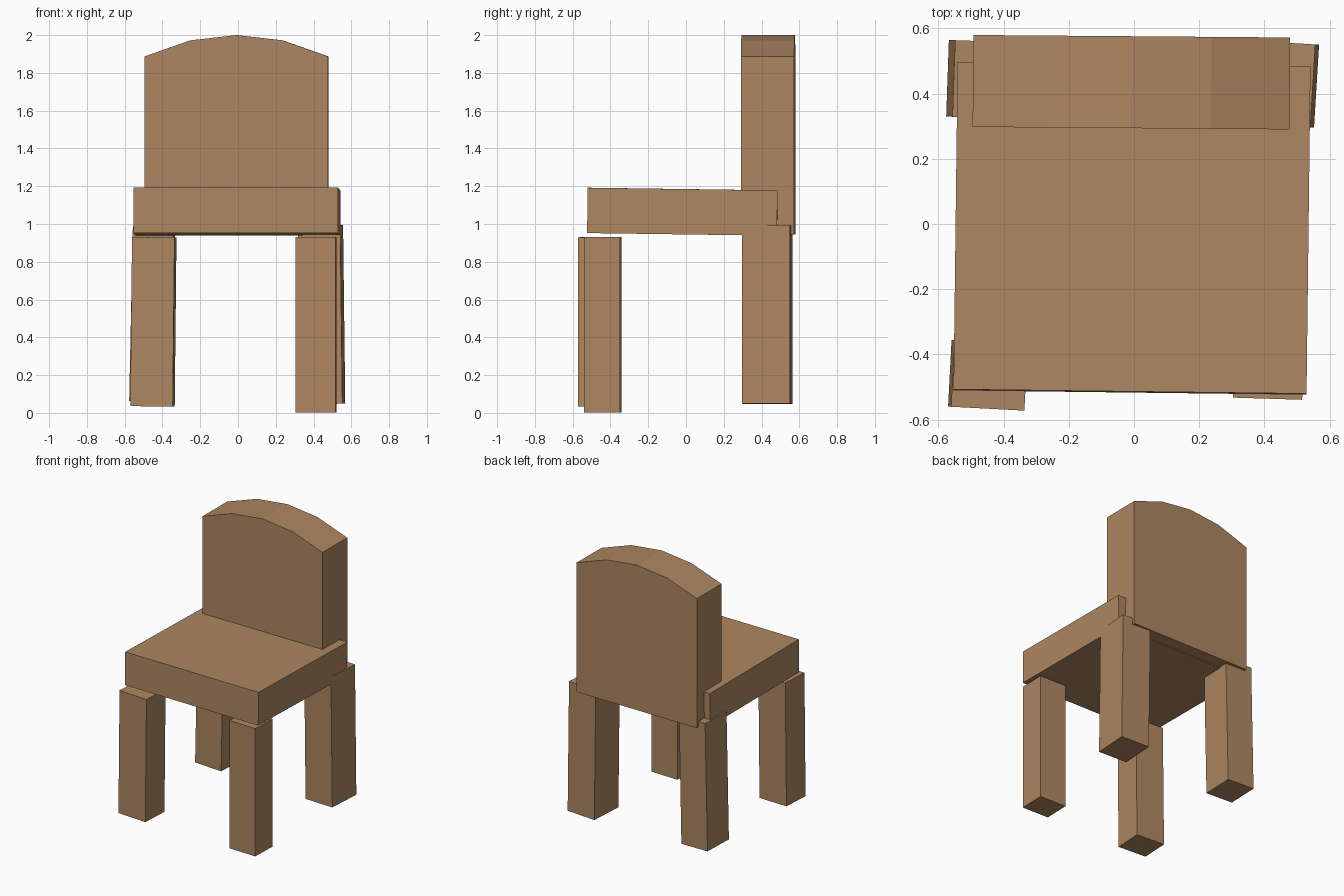
import bpy
import bmesh
from math import radians
from mathutils import Matrix, Euler

cube = bpy.data.objects.get("Cube")
if cube:
    bpy.data.objects.remove(cube, do_unlink=True)

# Single wood colour
wood = bpy.data.materials.new("tan_wood")
wood.use_nodes = True
colour = (0.42, 0.24, 0.12, 1)
wood.diffuse_color = colour
wood.node_tree.nodes["Principled BSDF"].inputs["Base Color"].default_value = colour


def finish(name, bm, centre, tilt):
    """Turn a bmesh into a placed, slightly crooked wooden part."""
    bmesh.ops.recalc_face_normals(bm, faces=bm.faces)
    mesh = bpy.data.meshes.new(name)
    bm.to_mesh(mesh)
    bm.free()
    mesh.materials.append(wood)
    obj = bpy.data.objects.new(name, mesh)
    obj.location = centre
    obj.rotation_euler = Euler([radians(a) for a in tilt])
    bpy.context.collection.objects.link(obj)


def block(name, size, centre, tilt):
    bm = bmesh.new()
    bmesh.ops.create_cube(bm, size=1, matrix=Matrix.Diagonal((*size, 1)))
    finish(name, bm, centre, tilt)


# Seat slab
block("seat", (1.083, 1.005, 0.24), (-0.006, -0.013, 1.065), (-0.8, 0, -0.7))

# Legs: size, centre, tilt in degrees
block("front_right_leg", (0.225, 0.205, 0.895), (-0.448, -0.464, 0.482), (0, 0.6, -3))
block("front_left_leg", (0.212, 0.19, 0.93), (0.413, -0.441, 0.467), (0, 0, -1.8))
block("back_right_leg", (0.215, 0.235, 0.925), (-0.455, 0.443, 0.522), (0, 1.2, -2))
block("back_left_leg", (0.225, 0.255, 0.945), (0.442, 0.43, 0.52), (0, -0.7, -3.5))

# Backrest: arched outline extruded through its thickness
half_depth = 0.141
outline = [(-0.486, 0.945), (0.486, 0.945), (0.486, 1.887), (0.245, 1.972),
           (0, 2), (-0.245, 1.972), (-0.486, 1.887)]
bm = bmesh.new()
face = bm.faces.new([bm.verts.new((x, -half_depth, z)) for x, z in outline])
extruded = bmesh.ops.extrude_face_region(bm, geom=[face])["geom"]
bmesh.ops.translate(bm, vec=(0, 2 * half_depth, 0),
                    verts=[v for v in extruded if isinstance(v, bmesh.types.BMVert)])
finish("backrest", bm, (-0.008, 0.435, 0), (0, 0, -0.45))
